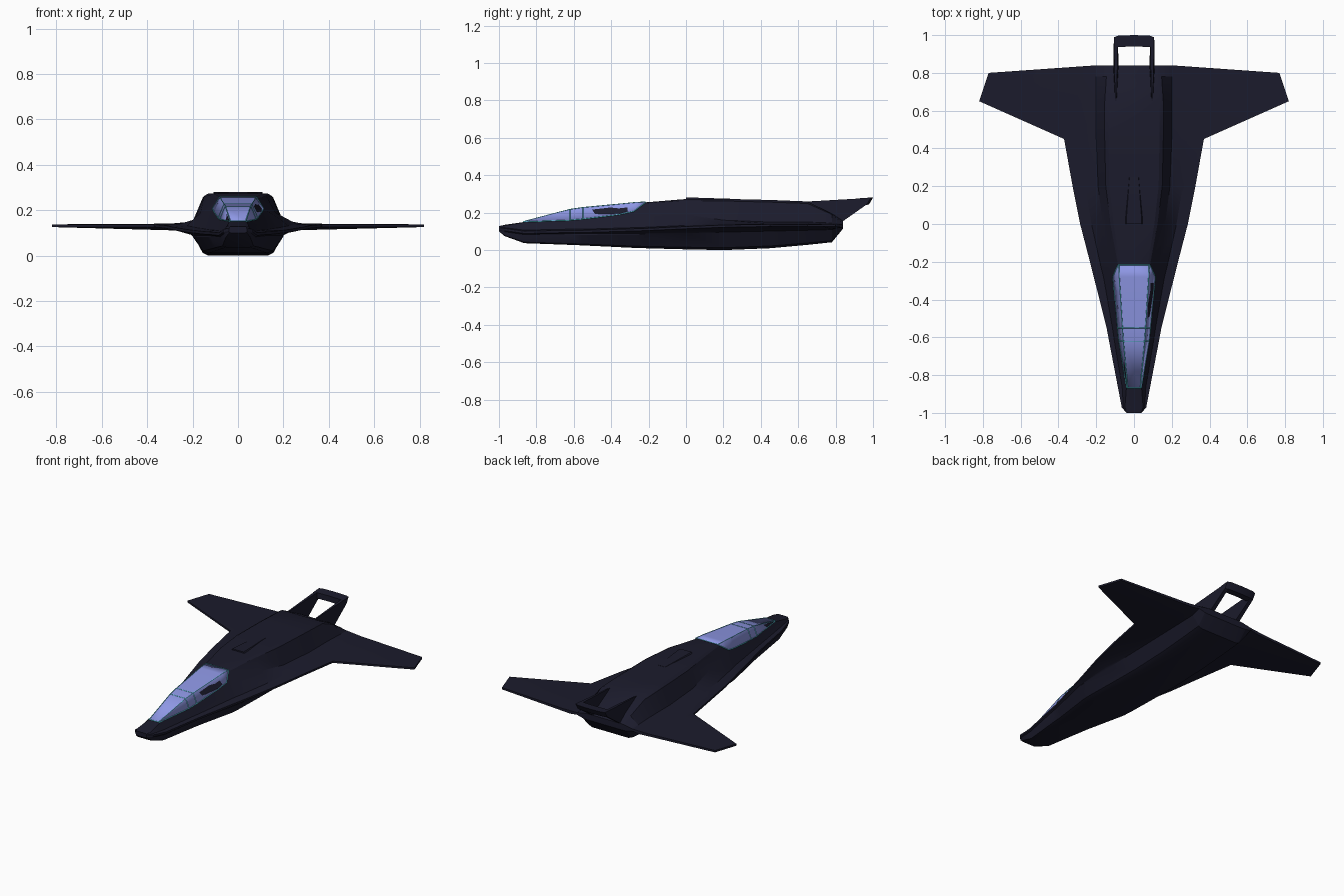
import bpy, bmesh
from mathutils import Vector

if "Cube" in bpy.data.objects:
    bpy.data.objects.remove(bpy.data.objects["Cube"])


def material(name, rgb):
    m = bpy.data.materials.new(name)
    m.diffuse_color = (*rgb, 1)
    m.use_nodes = True
    m.node_tree.nodes["Principled BSDF"].inputs["Base Color"].default_value = m.diffuse_color
    return m


DARK = material("dark_hull", (0.011, 0.011, 0.025))
GLASS = material("blue_glass", (0.27, 0.31, 0.78))
CYAN = material("cyan_trim", (0.08, 0.7, 0.72))


def loft(name, rings, mat, closed=True, angle=25):
    """Skin a list of equal-length point rings, capping the ends if closed."""
    bm = bmesh.new()
    vs = [[bm.verts.new(p) for p in r] for r in rings]
    n = len(vs[0])
    for a, b in zip(vs, vs[1:]):
        for i in range(n if closed else n - 1):
            j = (i + 1) % n
            bm.faces.new((a[i], a[j], b[j], b[i]))
    if closed:
        bm.faces.new(vs[0])
        bm.faces.new(vs[-1][::-1])
    bmesh.ops.recalc_face_normals(bm, faces=bm.faces)
    me = bpy.data.meshes.new(name)
    bm.to_mesh(me)
    bm.free()
    me.materials.append(mat)
    me.shade_smooth()
    me.set_sharp_from_angle(angle=angle * 3.14159 / 180)
    ob = bpy.data.objects.new(name, me)
    bpy.context.collection.objects.link(ob)
    return ob


# Hull stations: y, edge y, deck half width, deck z, flank x, flank z,
# wing edge x, edge z, belly z
STATIONS = [
    (-1.00, -1.00, .034, .128, .037, .126, .040, .115, .100),
    (-.97, -.97, .035, .135, .048, .130, .065, .110, .075),
    (-.865, -.865, .035, .150, .040, .148, .085, .095, .037),
    (-.62, -.62, .055, .215, .075, .160, .132, .100, .028),
    (-.55, -.55, .060, .225, .083, .165, .145, .100, .025),
    (-.28, -.28, .077, .250, .110, .205, .213, .108, .012),
    (-.22, -.22, .080, .255, .125, .200, .228, .110, .010),
    (.00, .00, .120, .273, .165, .190, .285, .120, .004),
    (.20, .20, .145, .274, .190, .160, .325, .128, .000),
    (.45, .45, .150, .268, .200, .150, .370, .132, .010),
    (.65, .65, .150, .260, .200, .150, .820, .132, .028),
    (.78, .73, .140, .195, .200, .145, .793, .132, .042),
    (.84, .80, .130, .155, .200, .142, .770, .132, .115),
]


def hull_ring(y, ye, t, zt, m, zm, w, zc, zb):
    lx = min(.92 * w, .2)
    lz = zc - .25 * (zc - zb)
    bx = .72 * lx
    mid = min(.3, m + .5 * (w - m))
    half = [(t * .9, zt), (t + .1 * (m - t), zt - .1 * (zt - zm)), (m, zm),
            (mid, zc + min(.012, .5 * (zm - zc))), (w, zc + .006), (w, zc - .006),
            (max(lx, .5 * (lx + mid)), zc - .012 - .08 * (lz < zc - .02) * (zc - zb)),
            (lx, lz), (bx + .012, zb + .1 * (zc - zb)), (bx * .9, zb)]

    def place(x, z, s):
        k = max(0, (x - m) / (w - m)) if w > .5 else 0
        return (s * x, y + (ye - y) * k, z)
    return [place(x, z, 1) for x, z in half] + [place(x, z, -1) for x, z in half[::-1]]


# Fuselage blending into the wings
loft("hull_and_wings", [hull_ring(*s) for s in STATIONS], DARK)

# Canopy: y, top half width, top z, sill x, sill z
CANOPY = [
    (-.868, .034, .153, .038, .151),
    (-.62, .056, .218, .080, .160),
    (-.55, .061, .228, .087, .166),
    (-.36, .073, .246, .104, .190),
    (-.28, .078, .254, .113, .207),
    (-.217, .080, .258, .084, .254),
]
rings = []
for y, t, zt, m, zm in CANOPY:
    rings.append([(m, y, zm), (t, y, zt), (-t, y, zt), (-m, y, zm)])
canopy = loft("canopy_glass", rings, GLASS, closed=False, angle=10)
solid = canopy.modifiers.new("thickness", 'SOLIDIFY')
solid.thickness = .004
solid.offset = -1

# Thin glowing trim along the canopy seams
trim = bpy.data.curves.new("canopy_trim", 'CURVE')
trim.dimensions = '3D'
trim.bevel_depth = .0022
trim.bevel_resolution = 0
paths = [[r[i] for r in rings] for i in range(4)] + [rings[i] for i in (0, 1, 2, 5)]
for path in paths:
    sp = trim.splines.new('POLY')
    sp.points.add(len(path) - 1)
    for p, co in zip(sp.points, path):
        p.co = (*co, 1)
trim.materials.append(CYAN)
bpy.context.collection.objects.link(bpy.data.objects.new("canopy_trim", trim))

# Tail arms: thin triangular fins, pointed at the front
ARM = [(.62, .258, .003), (.985, .279, .011), (.965, .243, .011), (.83, .148, .014)]
for side, name in ((-1, "tail_arm_left"), (1, "tail_arm_right")):
    loft(name, [[(side * .096 + k * h, y, z) for y, z, h in ARM] for k in (-1, 1)], DARK)

# Tail bar, slightly bowed between the arms
bar = []
for x, dy in ((-.107, -.012), (-.085, -.003), (0, 0), (.085, -.003), (.107, -.012)):
    bar.append([(x, y + dy, z) for y, z in ((1, .281), (.978, .243), (.94, .24), (.94, .277))])
loft("tail_bar", bar, DARK)

# Small raised vent lip on the spine
loft("spine_vent", [[(-w, y, .265), (w, y, .265), (w * .8, y, z), (-w * .8, y, z)]
                    for y, w, z in ((0, .05, .281), (.03, .05, .281), (.25, .03, .274))], DARK)
